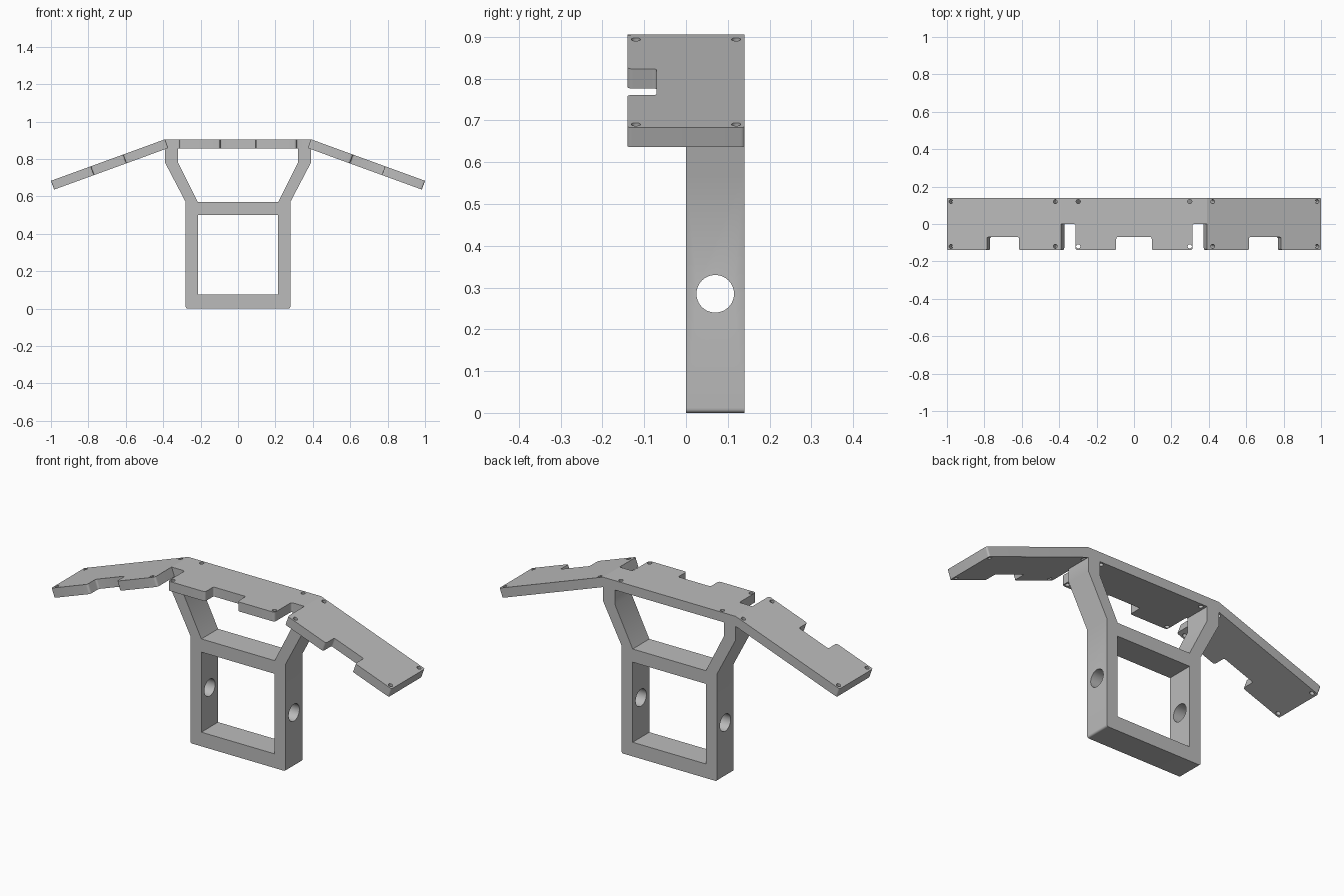
import bpy
import bmesh
from math import sin, cos, pi, radians
from mathutils import Matrix, Vector

cube = bpy.data.objects.get("Cube")
if cube:
    bpy.data.objects.remove(cube, do_unlink=True)

# Single grey material
grey = bpy.data.materials.new("plain grey")
grey.use_nodes = True
colour = (0.5, 0.5, 0.5, 1)
grey.diffuse_color = colour
grey.node_tree.nodes["Principled BSDF"].inputs["Base Color"].default_value = colour

THICK = 0.05      # plate thickness
HALF = 0.14       # half depth of the plates
TOP = 0.905       # height of the top face
BEND = 0.39       # x where the wings fold down
SLOPE = radians(20)


def rounded(points):
    """Round each (x, y, radius) corner of a closed outline."""
    out = []
    for i, (x, y, r) in enumerate(points):
        p = Vector((x, y))
        if r == 0:
            out.append(p)
            continue
        before = Vector(points[i - 1][:2])
        after = Vector(points[(i + 1) % len(points)][:2])
        a = p + (before - p).normalized() * r
        b = p + (after - p).normalized() * r
        for k in range(6):
            t = k / 5
            out.append(a * (1 - t) ** 2 + p * 2 * t * (1 - t) + b * t * t)
    return out


def circle(x, y, r, n=24):
    return [Vector((x + r * cos(2 * pi * k / n), y + r * sin(2 * pi * k / n)))
            for k in range(n)]


def slab(name, loops, thickness, matrix):
    """Extrude an outline with holes and place it by a matrix."""
    curve = bpy.data.curves.new(name + " outline", "CURVE")
    curve.dimensions = "2D"
    curve.fill_mode = "BOTH"
    curve.extrude = thickness / 2
    for loop in loops:
        spline = curve.splines.new("POLY")
        spline.points.add(len(loop) - 1)
        for point, co in zip(spline.points, loop):
            point.co = (co.x, co.y, 0, 1)
        spline.use_cyclic_u = True
    helper = bpy.data.objects.new(name + " helper", curve)
    bpy.context.collection.objects.link(helper)
    deps = bpy.context.evaluated_depsgraph_get()
    mesh = bpy.data.meshes.new_from_object(helper.evaluated_get(deps))
    bpy.data.objects.remove(helper, do_unlink=True)
    bpy.data.curves.remove(curve)

    bm = bmesh.new()
    bm.from_mesh(mesh)
    bmesh.ops.remove_doubles(bm, verts=bm.verts, dist=0.00001)
    bm.transform(matrix)
    bmesh.ops.recalc_face_normals(bm, faces=bm.faces)
    bm.to_mesh(mesh)
    bm.free()
    mesh.name = name
    mesh.materials.clear()
    mesh.materials.append(grey)
    ob = bpy.data.objects.new(name, mesh)
    bpy.context.collection.objects.link(ob)
    return ob


def activate(ob):
    bpy.ops.object.select_all(action="DESELECT")
    ob.select_set(True)
    bpy.context.view_layer.objects.active = ob


def mirrored(half):
    """Complete a half outline across x = 0."""
    return half + [(-x, y, r) for x, y, r in reversed(half)]


# Frame: box with two arms spreading up to the plates
frame_outline = mirrored([
    (0.28, 0, 0.012), (0.28, 0.57, 0), (BEND, 0.78, 0),
    (BEND, TOP - THICK, 0), (0.32, TOP - THICK, 0),
    (0.32, 0.78, 0), (0.215, 0.57, 0)])
window = mirrored([(0.215, 0.075, 0), (0.215, 0.5, 0)])
upright = Matrix.Translation((0, HALF / 2, 0)) @ Matrix.Rotation(pi / 2, 4, "X")
frame = slab("frame", [rounded(frame_outline), rounded(window)], HALF, upright)

# Round hole through both uprights
bpy.ops.mesh.primitive_cylinder_add(
    vertices=48, radius=0.045, depth=1,
    location=(0, HALF / 2, 0.285), rotation=(0, pi / 2, 0))
cutter = bpy.context.object
cutter.name = "hole_cutter"
cutter.hide_render = True
cutter.data.materials.append(grey)
cut = frame.modifiers.new("side holes", "BOOLEAN")
cut.object = cutter
cut.operation = "DIFFERENCE"
cut.solver = "EXACT"
activate(frame)
bpy.ops.object.modifier_apply(modifier=cut.name)
bpy.data.objects.remove(cutter, do_unlink=True)

# Centre plate: narrow in front, full width at the back, with a front notch
centre_outline = mirrored([
    (0.095, -HALF / 2, 0.01), (0.095, -HALF, 0.012), (0.313, -HALF, 0.015),
    (0.313, 0, 0.012), (BEND, 0, 0), (BEND, HALF, 0)])
centre_holes = [circle(x, y, 0.011) for x in (-0.298, 0.298) for y in (-0.12, 0.12)]
centre = slab("centre_plate", [rounded(centre_outline)] + centre_holes, THICK,
              Matrix.Translation((0, 0, TOP - THICK / 2)))

# Wings: sloping plates with a front notch and corner holes
length = (1 - BEND) / cos(SLOPE)
wing_outline = [
    (0, HALF, 0), (0, -HALF, 0.012),
    (0.239, -HALF, 0.012), (0.239, -HALF / 2, 0.01),
    (0.422, -HALF / 2, 0.01), (0.422, -HALF, 0.012),
    (length, -HALF, 0.01), (length, HALF, 0.01)]
wings = []
for name, side in (("left_wing", 1), ("right_wing", -1)):
    outline = rounded([(side * x, y, r) for x, y, r in wing_outline])
    holes = [circle(side * x, y, 0.011)
             for x in (0.033, length - 0.022) for y in (-0.12, 0.12)]
    place = (Matrix.Translation((side * BEND, 0, TOP))
             @ Matrix.Rotation(side * SLOPE, 4, "Y")
             @ Matrix.Translation((0, 0, -THICK / 2)))
    wings.append(slab(name, [outline] + holes, THICK, place))

# Smooth the rounded corners and holes, keep the edges sharp
for ob in [frame, centre] + wings:
    activate(ob)
    bpy.ops.object.shade_smooth_by_angle(angle=radians(30))
